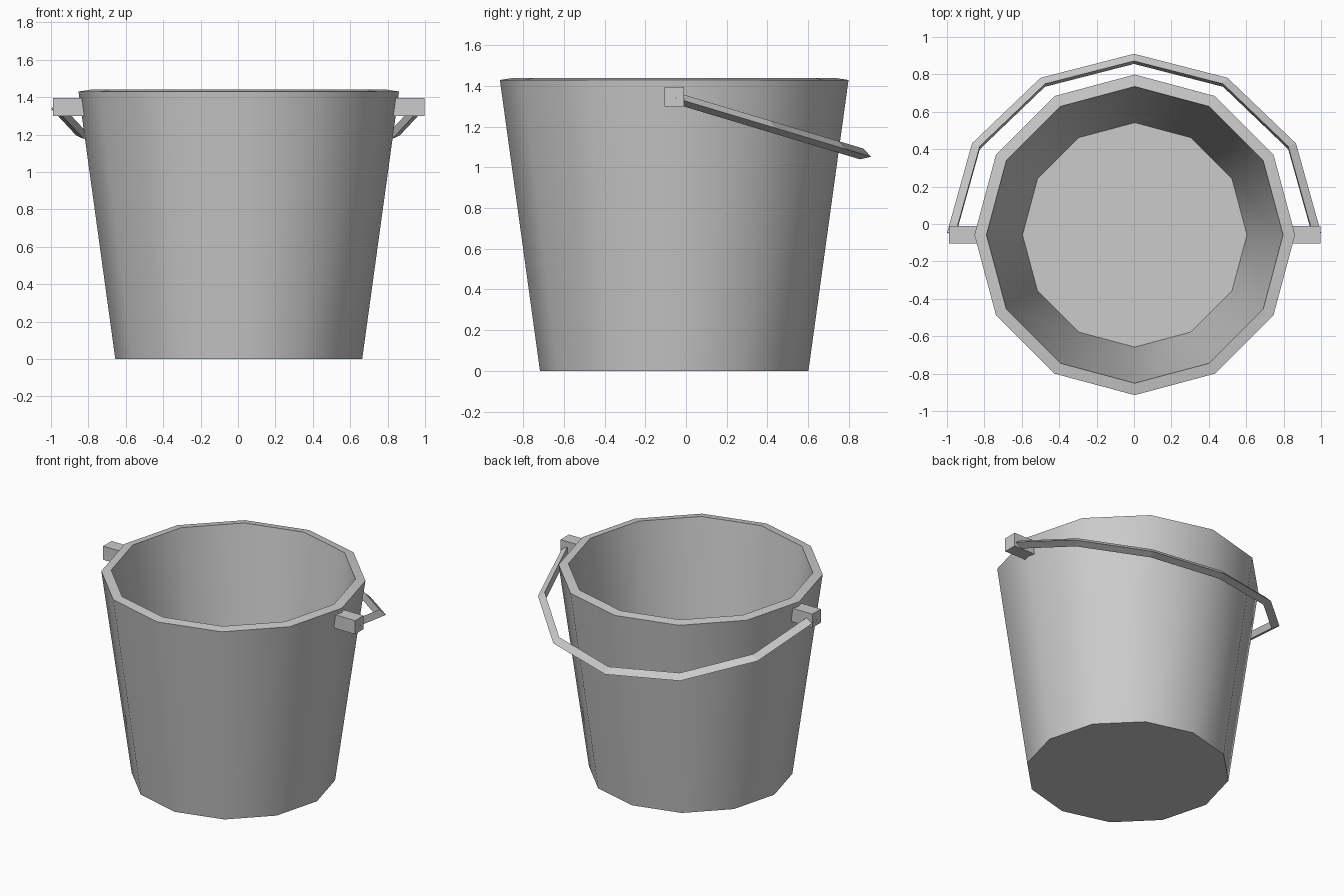
import bpy, math
from mathutils import Matrix, Vector

if "Cube" in bpy.data.objects:
    bpy.data.objects.remove(bpy.data.objects["Cube"])

CX, CY = 0.004, -0.058   # bucket axis
SIDES = 12


def make_object(name, verts, faces):
    mesh = bpy.data.meshes.new(name)
    mesh.from_pydata(verts, [], faces)
    mesh.update()
    obj = bpy.data.objects.new(name, mesh)
    bpy.context.collection.objects.link(obj)
    return obj


def bridge(a, b, n, closed=True):
    """Quads between two rings of n vertices starting at a and b."""
    return [(a + i, a + (i + 1) % n, b + (i + 1) % n, b + i) for i in range(n)]


# Bucket body: one profile turned round the axis, capped by outer base and inner floor
profile = [(0.66, 0.0), (0.857, 1.43), (0.793, 1.44), (0.60, 0.06)]
verts, faces = [], [tuple(reversed(range(SIDES)))]
for r, z in profile:
    for i in range(SIDES):
        a = 2 * math.pi * i / SIDES
        verts.append((CX + r * math.cos(a), CY + r * math.sin(a), z))
for k in range(len(profile) - 1):
    faces += bridge(k * SIDES, (k + 1) * SIDES, SIDES)
last = (len(profile) - 1) * SIDES
faces.append(tuple(range(last, last + SIDES)))
bucket = make_object("bucket", verts, faces)
bpy.context.view_layer.objects.active = bucket
bucket.select_set(True)
bpy.ops.object.shade_smooth_by_angle(angle=math.radians(40))

# Lugs that hold the handle, one on each side
for side, label in ((-1, "left"), (1, "right")):
    bpy.ops.mesh.primitive_cube_add(size=1, location=(CX + side * 0.907, CY, 1.347))
    lug = bpy.context.object
    lug.name = "lug_" + label
    lug.scale = (0.174, 0.095, 0.097)

# Handle: triangular section swept round a half circle, hanging tilted to the back
R, r, STEPS = 0.968, 0.032, 6
tilt = Matrix.Translation((0, -0.048, 1.34)) @ Matrix.Rotation(math.radians(-16.7), 4, 'X')
verts, faces = [], [(2, 1, 0)]
for s in range(STEPS + 1):
    a = math.pi * s / STEPS
    for k in range(3):
        t = 2 * math.pi * k / 3
        rad = R + r * math.cos(t)
        verts.append(tilt @ Vector((rad * math.cos(a), rad * math.sin(a), -r * math.sin(t))))
for s in range(STEPS):
    faces += bridge(s * 3, (s + 1) * 3, 3)
faces.append((STEPS * 3, STEPS * 3 + 1, STEPS * 3 + 2))
# Ring runs opposite to the outward winding, so check and fix normals
handle = make_object("handle", verts, faces)
import bmesh
for obj in (bucket, handle):
    bm = bmesh.new()
    bm.from_mesh(obj.data)
    bmesh.ops.recalc_face_normals(bm, faces=bm.faces)
    bm.to_mesh(obj.data)
    bm.free()
